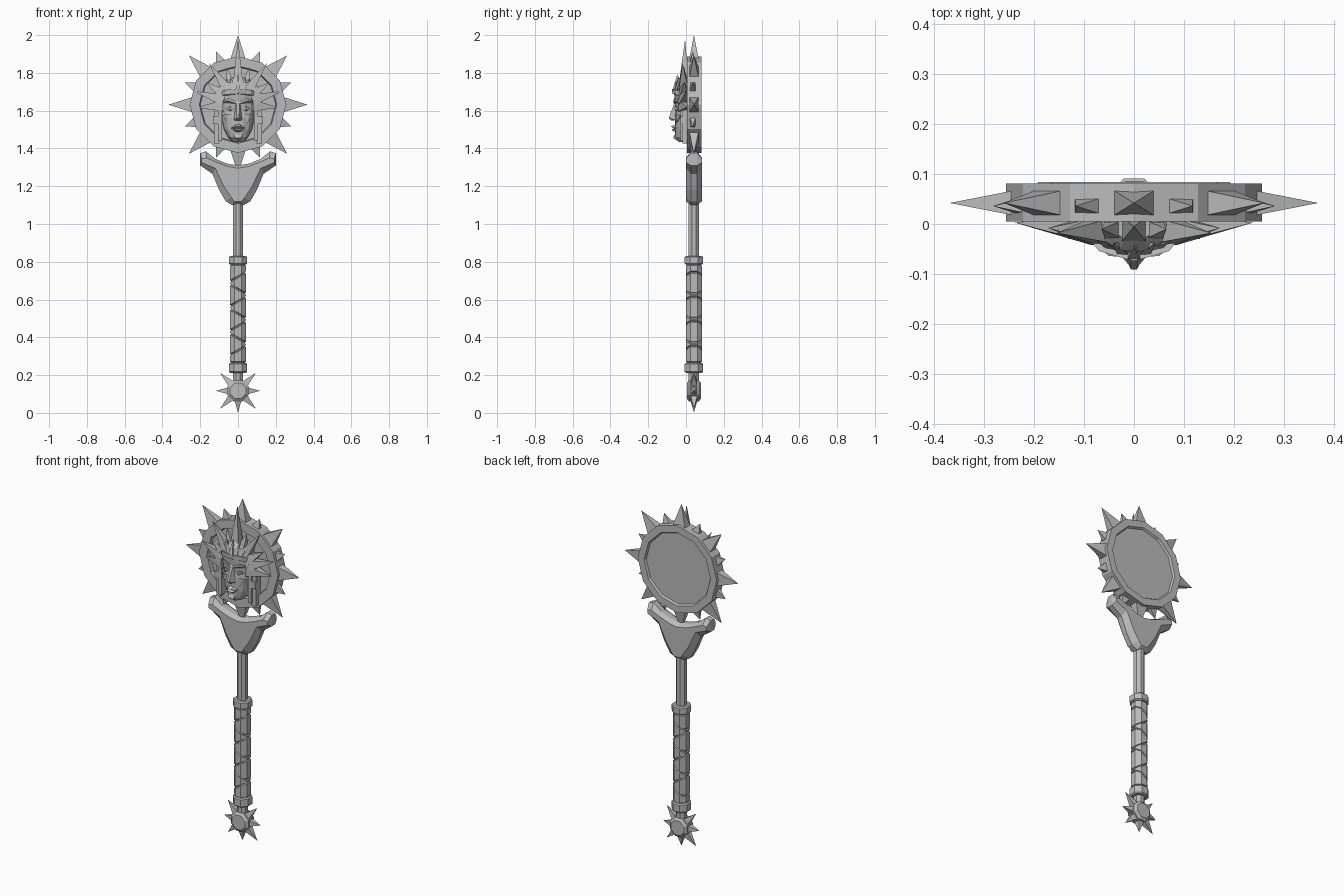
import bpy, bmesh
from math import sin, cos, pi, radians
from mathutils import Vector

cube = bpy.data.objects.get("Cube")
if cube:
    bpy.data.objects.remove(cube)

grey = bpy.data.materials.new("stone grey")
grey.use_nodes = True
grey.diffuse_color = (0.5, 0.5, 0.5, 1)
grey.node_tree.nodes["Principled BSDF"].inputs["Base Color"].default_value = (0.5, 0.5, 0.5, 1)

MID = 0.042      # depth of the main axis
SUN = 1.632      # height of the disc centre
POMMEL = 0.117


def finish(name, bm):
    bmesh.ops.recalc_face_normals(bm, faces=bm.faces)
    mesh = bpy.data.meshes.new(name)
    bm.to_mesh(mesh)
    bm.free()
    mesh.materials.append(grey)
    obj = bpy.data.objects.new(name, mesh)
    bpy.context.scene.collection.objects.link(obj)


def loft(name, rings):
    """Closed skin through rings of equal length, capped at both ends."""
    bm = bmesh.new()
    loops = [[bm.verts.new(p) for p in ring] for ring in rings]
    n = len(loops[0])
    for a, b in zip(loops, loops[1:]):
        for i in range(n):
            j = (i + 1) % n
            bm.faces.new((a[i], a[j], b[j], b[i]))
    bm.faces.new(loops[0])
    bm.faces.new(loops[-1])
    finish(name, bm)


def hull(name, points):
    bm = bmesh.new()
    for p in points:
        bm.verts.new(p)
    bmesh.ops.convex_hull(bm, input=bm.verts)
    bmesh.ops.dissolve_limit(bm, angle_limit=0.01, verts=bm.verts, edges=bm.edges)
    finish(name, bm)


def pair(name, points):
    for side, s in (("left", 1), ("right", -1)):
        hull(f"{side}_{name}", [(s * x, y, z) for x, y, z in points])


def box(x0, x1, y0, y1, z0, z1):
    return [(x, y, z) for x in (x0, x1) for y in (y0, y1) for z in (z0, z1)]


def dial(z, n, steps, turn=0):
    """Rings around the y axis, one for each (radius, y)."""
    angles = [turn + 2 * pi * i / n for i in range(n)]
    return [[(r * cos(a), y, z + r * sin(a)) for a in angles] for r, y in steps]


def spike(name, z, angle, base, tip, wide, deep, y=MID, tip_y=None):
    out = Vector((cos(angle), 0, sin(angle)))
    side = Vector((-sin(angle), 0, cos(angle)))
    centre = Vector((0, y, z))
    pts = [centre + out * base + side * s * wide + Vector((0, t * deep, 0))
           for s in (-1, 1) for t in (-1, 1)]
    end = centre + out * tip
    end.y = y if tip_y is None else tip_y
    hull(name, pts + [end])


def column(name, steps, n=8):
    """Upright prism through (radius, height, tilt) steps."""
    rings = []
    for r, z, tilt in steps:
        angles = [2 * pi * (i + 0.5) / n for i in range(n)]
        rings.append([(r * cos(a), MID + r * sin(a), z + tilt * cos(a)) for a in angles])
    loft(name, rings)


# Sun disc with recessed front and back
loft("sun_disc", dial(SUN, 12, [(0.2, 0.025), (0.205, 0.005), (0.256, 0.005),
                                (0.256, 0.081), (0.215, 0.081), (0.208, 0.07)]))
for i in range(16):
    a = pi / 2 + i * pi / 8
    if i % 2 == 0:
        spike("large_sun_spike", SUN, a, 0.235, 0.368, 0.042, 0.026)
    else:
        spike("small_sun_spike", SUN, a, 0.235, 0.305, 0.03, 0.017, y=0.036)

# Rays fanning out behind the head
for deg, tip, tip_y in ((90, 0.345, -0.005), (72, 0.21, -0.01), (55, 0.27, -0.018),
                        (35, 0.21, -0.008), (17, 0.25, 0.003), (-4, 0.22, 0.003)):
    for d in {deg, 180 - deg}:
        spike("halo_ray", SUN, radians(d), 0.08, tip, 0.03, 0.03, y=-0.012, tip_y=tip_y)

# Head: one cross-section scaled up the face
section = [(1, 0), (0.95, 0.4), (0.72, 0.75), (0.35, 0.95), (0, 1)]
section += [(-x, y) for x, y in reversed(section[:-1])]
rows = [(1.435, 0.03, 0.045), (1.46, 0.053, 0.065), (1.5, 0.074, 0.066), (1.56, 0.088, 0.066),
        (1.6, 0.094, 0.06), (1.63, 0.096, 0.064), (1.69, 0.094, 0.07), (1.75, 0.08, 0.062),
        (1.775, 0.05, 0.04)]
loft("head", [[(x * w, 0.025 - y * (d + 0.018), z) for x, y in section] for z, w, d in rows])

# Face features
hull("nose", [(0.009, -0.056, 1.655), (-0.009, -0.056, 1.655), (0.006, -0.091, 1.562),
              (-0.006, -0.091, 1.562), (0.023, -0.055, 1.55), (-0.023, -0.055, 1.55),
              (0, -0.078, 1.547)])
pair("brow", [(0.008, -0.066, 1.65), (0.008, -0.066, 1.637), (0.05, -0.064, 1.668),
              (0.05, -0.063, 1.652), (0.085, -0.035, 1.643), (0.05, -0.04, 1.66)])
pair("eye", [(0.02, -0.052, 1.608), (0.043, -0.061, 1.624), (0.043, -0.062, 1.61),
             (0.043, -0.055, 1.597), (0.07, -0.04, 1.61), (0.045, -0.03, 1.61)])
pair("cheek", [(0.03, -0.058, 1.58), (0.062, -0.052, 1.583), (0.085, -0.03, 1.575),
               (0.05, -0.052, 1.535), (0.055, -0.02, 1.56)])
for lip, z, high, y in (("upper_lip", 1.515, 0.011, -0.08), ("lower_lip", 1.498, 0.01, -0.077)):
    hull(lip, [(0.038, -0.05, 1.508), (-0.038, -0.05, 1.508), (0.012, y, z), (-0.012, y, z),
               (0.012, -0.06, z + high), (-0.012, -0.06, z + high),
               (0.014, -0.06, z - high), (-0.014, -0.06, z - high)])
hull("chin", [(0.022, -0.06, 1.475), (-0.022, -0.06, 1.475), (0.016, -0.068, 1.455),
              (-0.016, -0.068, 1.455), (0, -0.03, 1.43)])

# Headdress: side panels, ear plugs, band and crown points
pair("side_panel", box(0.098, 0.128, -0.018, 0.03, 1.425, 1.66))
pair("inner_panel", box(0.085, 0.106, -0.03, 0.03, 1.44, 1.69))
pair("ear_plug", box(0.098, 0.132, -0.03, 0, 1.53, 1.57))
pair("head_band", [(0, -0.072, 1.69), (0, -0.074, 1.715), (0.07, -0.052, 1.685),
                   (0.07, -0.054, 1.71), (0.105, -0.01, 1.665), (0.105, -0.01, 1.695),
                   (0, 0, 1.7)])
for i in range(-4, 5):
    spike("crown_point", SUN, pi / 2 - i * 0.27, 0.075, 0.165 - 0.006 * abs(i),
          0.013, 0.014, y=-0.058 + 0.009 * abs(i), tip_y=-0.045 + 0.007 * abs(i))

# Crescent cradle below the disc, bevelled towards a wide middle outline
outer = [(0, 1.31), (0.06, 1.32), (0.12, 1.345), (0.17, 1.385), (0.2, 1.375), (0.2, 1.31),
         (0.135, 1.265), (0.1, 1.18), (0.065, 1.12), (0.03, 1.1)]
inner = [(0, 1.295), (0.055, 1.305), (0.11, 1.325), (0.165, 1.35), (0.192, 1.345), (0.192, 1.325),
         (0.12, 1.295), (0.075, 1.2), (0.035, 1.14), (0.02, 1.12)]


def mirrored(points, y):
    return [(x, y, z) for x, z in points + [(-x, z) for x, z in reversed(points[1:])]]


loft("cradle", [mirrored(inner, 0), mirrored(outer, 0.026),
                mirrored(outer, 0.058), mirrored(inner, 0.084)])

# Shaft and grip
column("shaft", [(0.03, 0.13, 0), (0.03, 1.15, 0)])
column("grip_core", [(0.04, 0.22, 0), (0.04, 0.82, 0)])
for name, low, high in (("lower_collar", 0.212, 0.265), ("upper_collar", 0.785, 0.83)):
    column(name, [(0.046, low, 0), (0.053, low + 0.006, 0), (0.053, high - 0.006, 0), (0.046, high, 0)])

# Wrapped straps, with edges leaning alternately left and right
count = 8
pitch = 0.52 / count
for i in range(count):
    lean = 0.026 if i % 2 else -0.026
    z = 0.265 + i * pitch
    low = 0 if i == 0 else lean
    top = 0 if i == count - 1 else -lean
    column("grip_strap", [(0.04, z + 0.003, low), (0.046, z + 0.006, low),
                          (0.046, z + pitch - 0.006, top), (0.04, z + pitch - 0.003, top)])

# Spiked pommel
loft("pommel", dial(POMMEL, 8, [(0.045, 0.004), (0.06, 0.016), (0.06, 0.068), (0.045, 0.08)], pi / 8))
for i in range(8):
    spike("pommel_spike", POMMEL, i * pi / 4, 0.048, 0.135 if i % 2 else 0.117, 0.019, 0.019)
